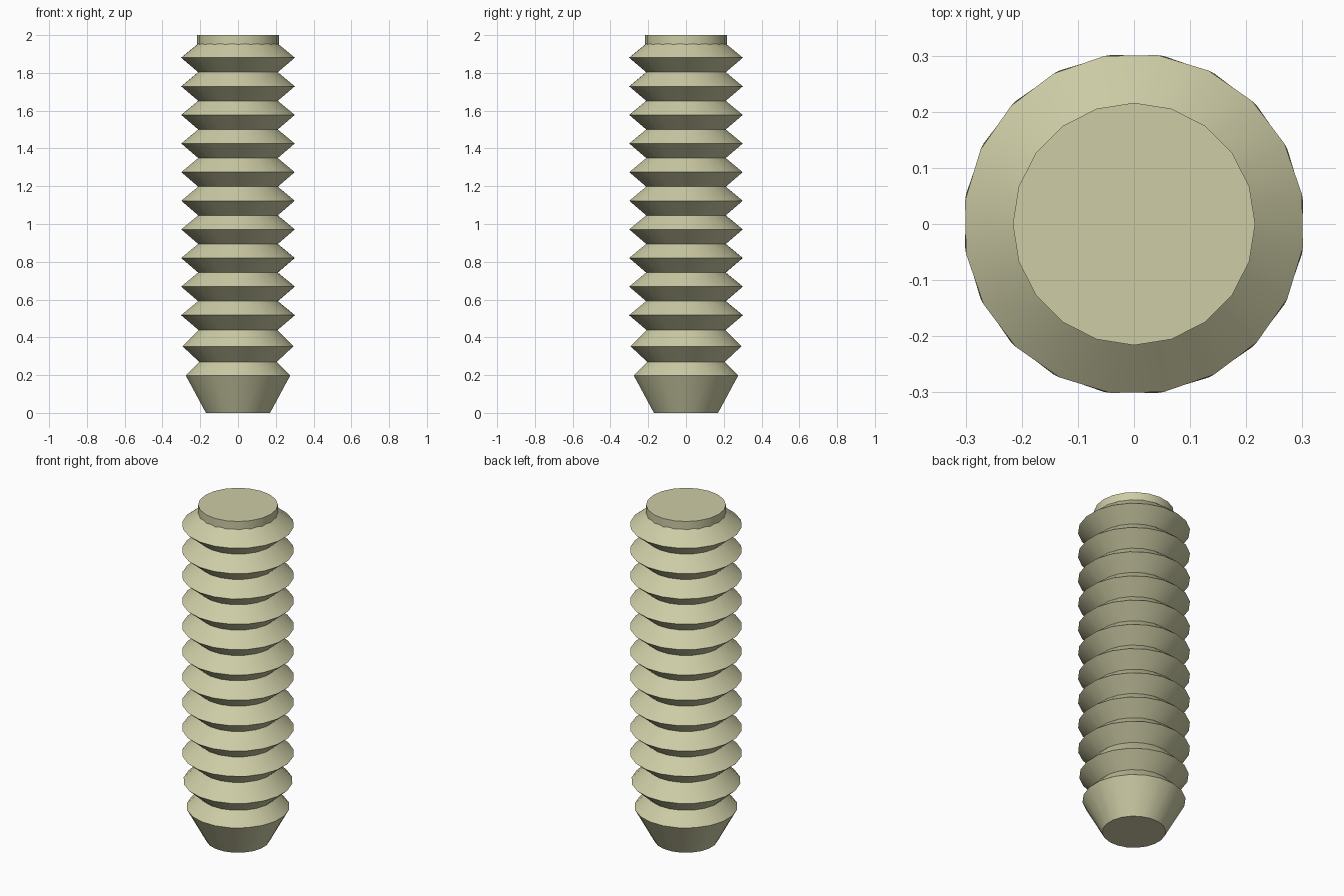
import bpy, bmesh, math

SIDES = 20

cube = bpy.data.objects.get("Cube")
if cube:
    bpy.data.objects.remove(cube, do_unlink=True)

# Single pale khaki material
khaki = bpy.data.materials.new("pale_khaki")
khaki.use_nodes = True
color = (0.61, 0.603, 0.378, 1.0)
khaki.diffuse_color = color
khaki.node_tree.nodes["Principled BSDF"].inputs["Base Color"].default_value = color


def lathe(name, profile):
    """Build a capped solid from (radius, z, phase in degrees) rings, bottom to top."""
    bm = bmesh.new()
    rings = []
    for radius, z, phase in profile:
        ring = []
        for i in range(SIDES):
            a = 2 * math.pi * i / SIDES + math.radians(phase)
            ring.append(bm.verts.new((radius * math.cos(a), radius * math.sin(a), z)))
        rings.append(ring)
    for low, high in zip(rings, rings[1:]):
        for i in range(SIDES):
            j = (i + 1) % SIDES
            bm.faces.new((low[i], low[j], high[j], high[i]))
    bm.faces.new(rings[0][::-1])
    bm.faces.new(rings[-1])
    mesh = bpy.data.meshes.new(name)
    bm.to_mesh(mesh)
    bm.free()
    mesh.materials.append(khaki)
    obj = bpy.data.objects.new(name, mesh)
    bpy.context.collection.objects.link(obj)
    bpy.ops.object.select_all(action='DESELECT')
    bpy.context.view_layer.objects.active = obj
    obj.select_set(True)
    bpy.ops.object.shade_smooth_by_angle(angle=math.radians(30))
    return obj


# Tapered foot and the two slightly narrower lowest ridges
profile = [(0.172, 0.0, 9), (0.28, 0.198, 9), (0.208, 0.27, 9),
           (0.297, 0.352, 9), (0.211, 0.438, 9)]

# Ten equal ridges, each turned a little against the one below
PITCH = 0.1515
for k in range(10):
    turn = 9 + 0.25 * (k - 5)
    crest = 0.517 + PITCH * k
    profile.append((0.304, crest, turn))
    profile.append((0.213, crest + 0.0745, turn))

lathe("ridged_shaft", profile)

# Short plain neck on top
lathe("top_neck", [(0.216, 1.95, 0), (0.216, 2.0, 0)])
